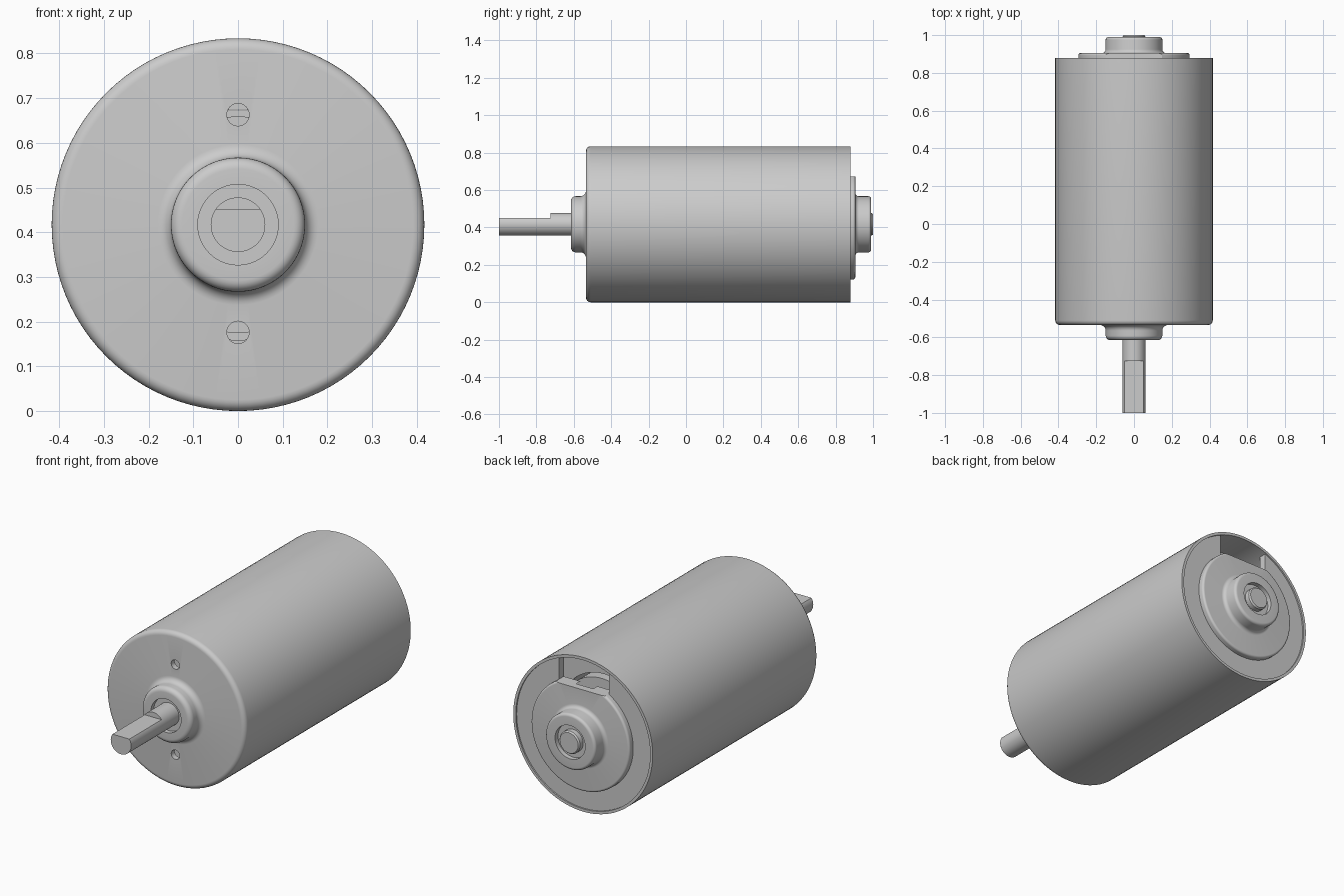
import bpy, bmesh, math
from mathutils import Vector

if "Cube" in bpy.data.objects:
    bpy.data.objects.remove(bpy.data.objects["Cube"])

R = 0.417      # can radius, also the height of the motor axis
SEGS = 96


def rounded(profile, steps=6):
    """Profile of (radius, y[, fillet]) corners -> points with filleted corners."""
    pts, n = [], len(profile)
    for i, c in enumerate(profile):
        p = Vector(c[:2])
        if len(c) == 2:
            pts.append(p)
            continue
        f = c[2]
        da = (Vector(profile[i - 1][:2]) - p).normalized()
        db = (Vector(profile[(i + 1) % n][:2]) - p).normalized()
        centre = p + (da + db) * f
        for k in range(steps + 1):
            t = math.pi / 2 * k / steps
            pts.append(centre - f * (da * math.sin(t) + db * math.cos(t)))
    return pts


def lathe(name, profile, segs=SEGS, centre=(0, R)):
    """Revolve a closed profile about the motor axis (parallel to y)."""
    bm = bmesh.new()
    rings = []
    for k in range(segs):
        a = 2 * math.pi * k / segs
        rings.append([bm.verts.new((centre[0] + r * math.cos(a), y, centre[1] + r * math.sin(a)))
                      for r, y in rounded(profile)])
    n = len(rings[0])
    for k in range(segs):
        a, b = rings[k], rings[(k + 1) % segs]
        for i in range(n):
            j = (i + 1) % n
            bm.faces.new((a[i], a[j], b[j], b[i]))
    bmesh.ops.remove_doubles(bm, verts=bm.verts, dist=1e-5)
    bmesh.ops.dissolve_degenerate(bm, edges=bm.edges, dist=1e-6)
    bmesh.ops.recalc_face_normals(bm, faces=bm.faces)
    mesh = bpy.data.meshes.new(name)
    bm.to_mesh(mesh)
    bm.free()
    ob = bpy.data.objects.new(name, mesh)
    bpy.context.collection.objects.link(ob)
    return ob


def box(name, lo, hi):
    lo, hi = Vector(lo), Vector(hi)
    bpy.ops.mesh.primitive_cube_add(size=1, location=(lo + hi) / 2)
    ob = bpy.context.object
    ob.name = name
    ob.scale = hi - lo
    return ob


def cut(ob, cutter):
    cutter.hide_render = True
    mod = ob.modifiers.new("cut", 'BOOLEAN')
    mod.operation, mod.solver, mod.object = 'DIFFERENCE', 'EXACT', cutter
    bpy.context.view_layer.objects.active = ob
    bpy.ops.object.modifier_apply(modifier=mod.name)
    bpy.data.objects.remove(cutter)


# Drawn can with filleted front edge and front bearing boss
can = lathe("motor_can", [
    (0.09, -0.615), (0.15, -0.615, 0.025), (0.15, -0.535, 0.03), (R, -0.535, 0.025),
    (R, 0.88), (0.402, 0.88), (0.402, -0.505), (0.13, -0.505), (0.13, -0.59), (0.09, -0.59)])
# Two mounting holes in the front face
for dz in (0.246, -0.241):
    cut(can, lathe("hole_cutter", [(0, -0.7), (0.025, -0.7), (0.025, -0.45), (0, -0.45)],
                   32, (0, R + dz)))

# Rear cap with raised disc and bearing boss
cap = lathe("rear_cap", [
    (0.402, 0.83), (0.402, 0.872), (0.295, 0.872), (0.295, 0.905, 0.012),
    (0.15, 0.905, 0.02), (0.15, 0.99, 0.015), (0.09, 0.99), (0.09, 0.96),
    (0.13, 0.96), (0.13, 0.865), (0.26, 0.865), (0.26, 0.83)])
# Window in the cap
cut(cap, box("window_cutter", (-0.15, 0.7, 0.672), (0.15, 1.1, 1.0)))

# Bearings set slightly inside each boss
front_bearing = lathe("front_bearing", [(0.059, -0.59), (0.13, -0.59), (0.13, -0.5), (0.059, -0.5)])
rear_bearing = lathe("rear_bearing", [(0.059, 0.965), (0.13, 0.965), (0.13, 0.87), (0.059, 0.87)])

# Internal magnet ring and rotor
magnet = lathe("magnet_ring", [(0.258, -0.4), (0.402, -0.4), (0.402, 0.7), (0.258, 0.7)])
rotor = lathe("rotor", [(0.059, -0.38), (0.242, -0.38), (0.242, 0.72), (0.059, 0.72)])

# Shaft with a flat at the front end
shaft = lathe("shaft", [(0, -1), (0.061, -1), (0.061, 0.992), (0.055, 1), (0, 1)], 48)
cut(shaft, box("flat_cutter", (-0.2, -1.1, 0.451), (0.2, -0.725, 0.7)))

# Smooth shading with sharp edges kept
bpy.ops.object.select_all(action='DESELECT')
for ob in (can, cap, front_bearing, rear_bearing, magnet, rotor, shaft):
    ob.select_set(True)
bpy.context.view_layer.objects.active = can
bpy.ops.object.shade_smooth_by_angle(angle=math.radians(30))
